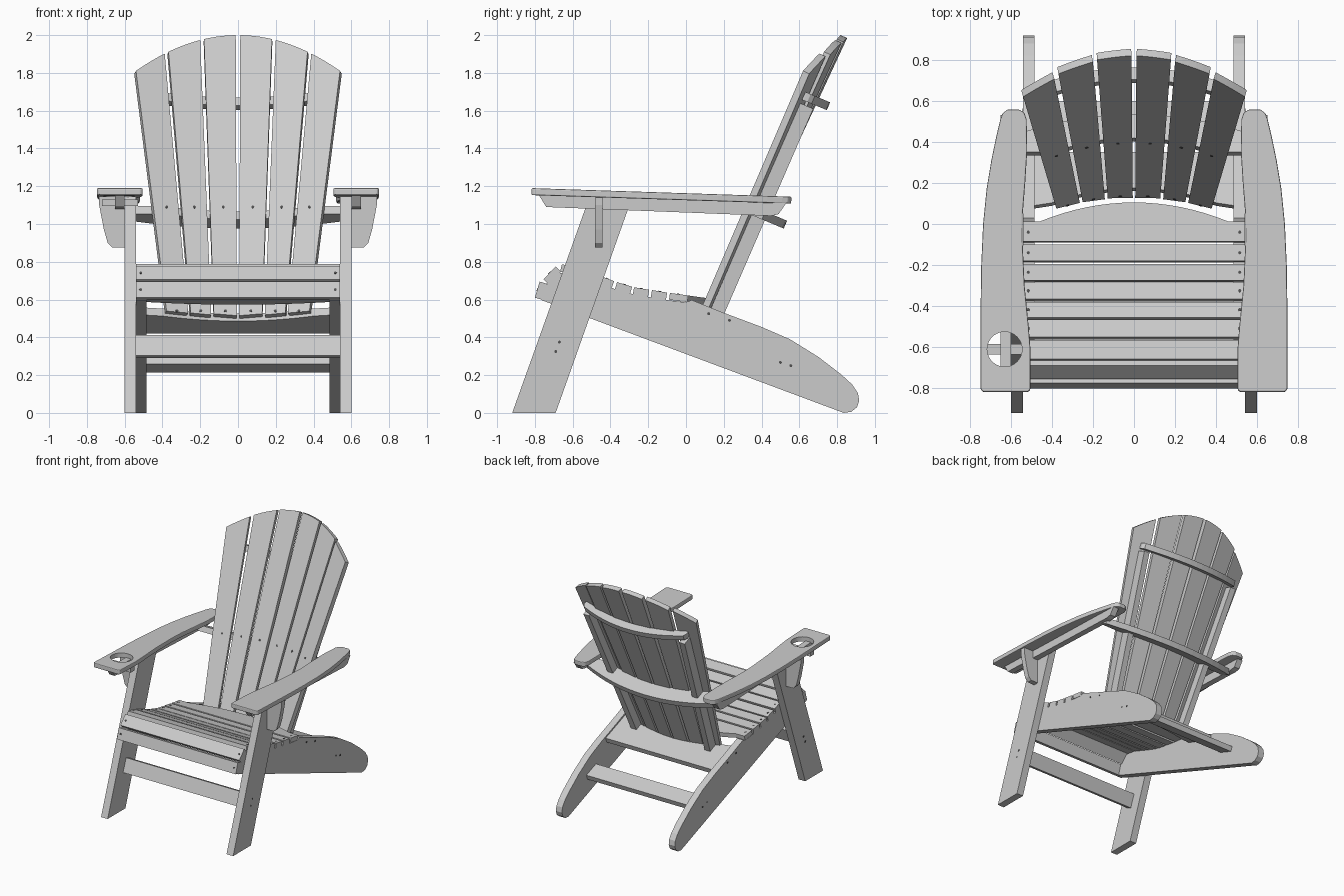
import bpy, bmesh, math
from mathutils import Vector

if "Cube" in bpy.data.objects:
    bpy.data.objects.remove(bpy.data.objects["Cube"])


def prism(name, pts, vec):
    """Solid made by sweeping a 3D outline along a vector."""
    bm = bmesh.new()
    a = [bm.verts.new(p) for p in pts]
    b = [bm.verts.new(Vector(p) + Vector(vec)) for p in pts]
    bm.faces.new(a)
    bm.faces.new(b[::-1])
    n = len(a)
    for i in range(n):
        bm.faces.new((a[i], b[i], b[(i + 1) % n], a[(i + 1) % n]))
    bmesh.ops.recalc_face_normals(bm, faces=bm.faces)
    me = bpy.data.meshes.new(name)
    bm.to_mesh(me)
    bm.free()
    ob = bpy.data.objects.new(name, me)
    bpy.context.collection.objects.link(ob)
    return ob


def side_prism(name, yz, x0, x1):
    return prism(name, [(x0, y, z) for y, z in yz], (x1 - x0, 0, 0))


def sloped_plate(name, xy, y0, z0, slope, thick):
    """Outline seen from above, lying on the plane z = z0 + slope*(y-y0)."""
    n = Vector((0, -slope, 1)).normalized()
    return prism(name, [(x, y, z0 + slope * (y - y0)) for x, y in xy], -n * thick)


def board(name, p, q, thick, x0, x1):
    """Board across the chair, top edge p to q in the yz plane, thickness inward."""
    d = Vector((q[0] - p[0], q[1] - p[1])).normalized()
    n = Vector((d.y, -d.x)) * thick
    side_prism(name, [p, q, (q[0] + n.x, q[1] + n.y), (p[0] + n.x, p[1] + n.y)], x0, x1)


def screw(p, normal):
    n = Vector(normal).normalized()
    u = n.orthogonal().normalized()
    v = n.cross(u)
    c = Vector(p) - n * 0.004
    ring = [c + 0.008 * (math.cos(t) * u + math.sin(t) * v)
            for t in [i * math.pi / 4 for i in range(8)]]
    ob = prism("screw", ring, n * 0.006)
    ob.data.materials.append(dark)


dark = bpy.data.materials.new("screw_dark")
dark.diffuse_color = (0.08, 0.08, 0.08, 1)
dark.use_nodes = True
dark.node_tree.nodes["Principled BSDF"].inputs["Base Color"].default_value = dark.diffuse_color

# Side parts: legs, seat rails, arms and their supports
rail = [(-.765, .597), (-.738, .68), (-.668, .742), (-.56, .725), (-.38, .657),
        (-.28, .628), (-.1, .597), (0, .585), (.03, .598), (.2, .53), (.4, .455),
        (.55, .39), (.7, .297), (.82, .205), (.88, .15), (.91, .105), (.917, .065),
        (.905, .03), (.875, .006), (.835, 0)]
arm = [(.515, -.817), (.735, -.817), (.747, -.805), (.747, -.4), (.744, -.2), (.735, 0),
       (.718, .17), (.695, .31), (.67, .43), (.651, .51), (.64, .54), (.615, .558),
       (.56, .558), (.535, .543), (.523, .51), (.52, .36), (.53, .2), (.542, .05),
       (.543, -.08), (.533, -.3), (.513, -.5), (.505, -.6), (.505, -.807)]
bracket = [(.6, 1.15), (.735, 1.15), (.735, 1.1), (.71, .97), (.69, .9), (.665, .875), (.6, .875)]
arms = {}
for s, side in ((-1, "left"), (1, "right")):
    side_prism("front_leg_" + side, [(-.92, 0), (-.69, 0), (-.285, 1.14), (-.51, 1.147)], s * .54, s * .6)
    side_prism("seat_rail_" + side, rail, s * .485, s * .54)
    side_prism("arm_rail_" + side, [(-.78, 1.155), (-.74, 1.09), (.45, 1.043), (.49, 1.052), (.53, 1.11)],
               s * .6, s * .65)
    prism("arm_bracket_" + side, [(s * x, -.483, z) for x, z in bracket], (0, .042, 0))
    arms[s] = sloped_plate("arm_" + side, [(s * x, y) for x, y in arm], -.82, 1.19, -.033, .037)
    bev = arms[s].modifiers.new("bevel", 'BEVEL')
    bev.width, bev.segments = .006, 2
    for y, z in ((-.67, .375), (-.69, .325)):
        screw((s * .6, y, z), (s, 0, 0))
    for y, z in ((.12, .525), (.23, .49), (.5, .267), (.555, .25)):
        screw((s * .54, y, z), (s, 0, 0))

# Cup hole in the left arm, with a bar below it
cutter = prism("cup_cutter", [(-.63 + .085 * math.cos(i * math.pi / 20),
                               -.61 + .085 * math.sin(i * math.pi / 20), 1) for i in range(40)], (0, 0, .4))
cutter.hide_render = True
boo = arms[-1].modifiers.new("cup_hole", 'BOOLEAN')
boo.operation, boo.object, boo.solver = 'DIFFERENCE', cutter, 'EXACT'
bpy.context.view_layer.objects.active = arms[-1]
for m in ("bevel", "cup_hole"):
    bpy.ops.object.modifier_apply(modifier=m)
bpy.data.objects.remove(cutter)
side_prism("cup_bar", [(-.635, 1.095), (-.585, 1.095), (-.585, 1.13), (-.635, 1.13)], -.72, -.53)

# Seat slats following the curve of the rails
slats = [(-.80, .61, -.775, .695), (-.755, .707, -.69, .775), (-.657, .787, -.565, .765),
         (-.55, .76, -.465, .73), (-.455, .726, -.38, .697), (-.365, .692, -.285, .668),
         (-.275, .665, -.195, .652), (-.18, .65, -.10, .637)]
for y0, z0, y1, z1 in slats:
    board("seat_slat", (y0, z0), (y1, z1), .04, -.54, .54)
    for s in (-1, 1):
        screw((s * .515, (y0 + y1) / 2, (z0 + z1) / 2), (0, z0 - z1, y1 - y0))


def arc(half, f, n=16):
    return [(x, f(x)) for x in [half - 2 * half * i / n for i in range(n + 1)]]


sloped_plate("rear_seat_slat", [(-.54, -.085), (.54, -.085), (.54, .012)]
             + arc(.46, lambda x: .012 + .093 * (1 - (x / .46) ** 2)) + [(-.54, .012)],
             -.085, .635, -.14, .036)
for s in (-1, 1):
    screw((s * .515, -.04, .629), (0, .14, 1))

# Stretchers between the legs and between the rails
board("front_stretcher", (-.72, .305), (-.68, .412), .04, -.54, .54)
board("rear_stretcher", (.475, .298), (.6, .252), .042, -.485, .485)


# Fan back on a curved, leaning surface
def back_y(x, z):
    return .13 + .466 * (z - .52) - .45 * x * x


T = .037
for s in (-1, 1):
    for b0, b1, t0, t1 in ((.006, .128, .012, .18), (.142, .25, .2, .368), (.264, .378, .388, .54)):
        zb = .515 + .2 * b0 * b0
        pts = [(b0, zb), (b1, zb + .01)] + \
              [(t1 + (t0 - t1) * i / 5, 2.0 - .65 * (t1 + (t0 - t1) * i / 5) ** 2) for i in range(6)]
        ya, yb = back_y(b0, zb), back_y(b1, zb + .01)
        p0 = Vector((b0, ya, zb))
        e = Vector((b1, yb, zb + .01)) - p0
        f = Vector((t0, back_y(t0, pts[-1][1]), pts[-1][1])) - p0
        n = e.cross(f).normalized()
        if n.y < 0:
            n = -n
        # keep every outline point on the slat's flat plane
        flat = [(x, p0.y - (n.x * (x - p0.x) + n.z * (z - p0.z)) / n.y, z) for x, z in pts]
        prism("back_slat", [(s * x, y, z) for x, y, z in flat], (s * n.x * T, n.y * T, n.z * T))
        for z in (1.09, .54):
            xm = (b0 + b1) / 2 + ((t0 + t1) - (b0 + b1)) / 2 * (z - .52) / 1.45
            ym = p0.y - (n.x * (xm - p0.x) + n.z * (z - p0.z)) / n.y
            screw((s * xm, ym, z), (-s * n.x, -n.y, -n.z))
    # Upright strut behind the outer slat
    lo, hi = (.335, .55), (.435, 1.64)
    quad = [(lo[0] - .025, lo), (lo[0] + .025, lo), (hi[0] + .025, hi), (hi[0] - .025, hi)]
    prism("back_strut", [(s * x, back_y(c[0], c[1]) + T, c[1]) for x, c in quad], (0, .07, -.03))

# Upper back brace, curved with rounded ends
C = .665
front = arc(.45, lambda x: C + .04 - .42 * x * x)
rear = [(-x, y) for x, y in arc(.45, lambda x: C + .098 - .40 * x * x)]
ends = [(-.465, front[-1][1] + .02), (-.465, front[-1][1] + .04)]
sloped_plate("upper_back_brace", front + ends + rear + [(-x, y) for x, y in ends[::-1]], .63, 1.70, -.42, .045)

# Middle brace reaching under both arms
front = arc(.4, lambda x: .42 - .45 * x * x)
rear = [(-x, y) for x, y in arc(.62, lambda x: .535 - .3 * x * x)]
sloped_plate("middle_back_brace", [(.62, .35), (.41, .35)] + front + [(-.41, .35), (-.62, .35)] + rear,
             .35, 1.095, -.42, .045)

# Lower brace plate between the rails
front = arc(.4, lambda x: .175 - .45 * x * x)
sloped_plate("lower_back_brace", [(.485, .09)] + front + [(-.485, .09), (-.485, .35), (.485, .35)],
             .09, .557, -.37, .042)
